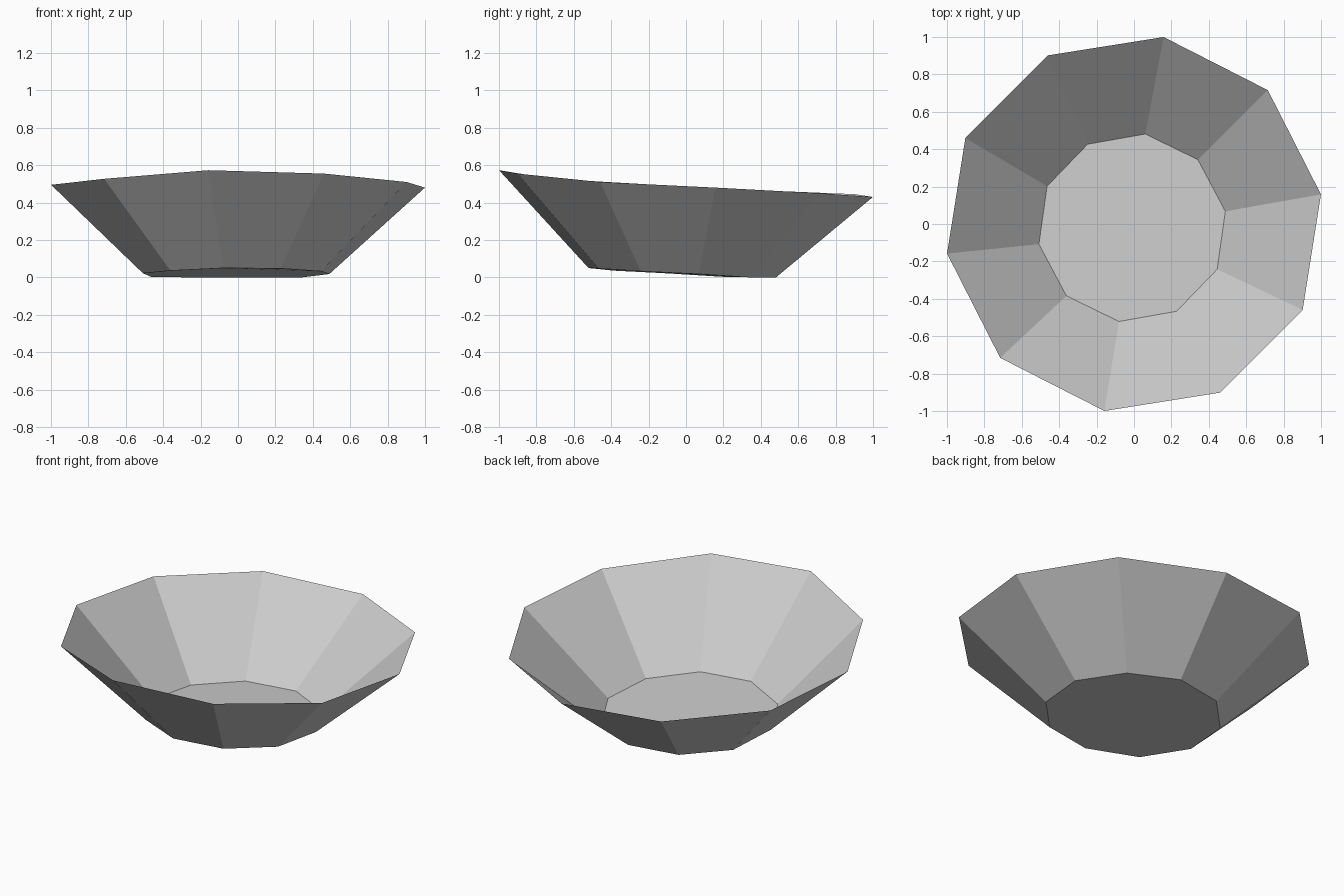
import bpy
import bmesh
from math import cos, sin, radians

cube = bpy.data.objects.get("Cube")
if cube:
    bpy.data.objects.remove(cube, do_unlink=True)


def make_material(name, color):
    material = bpy.data.materials.new(name)
    material.use_nodes = True
    material.diffuse_color = color
    shader = next(n for n in material.node_tree.nodes if n.type == "BSDF_PRINCIPLED")
    shader.inputs["Base Color"].default_value = color
    return material


def add_ring(bm, center_x, center_y, radius, phase, heights):
    """Regular polygon of vertices, each with its own height."""
    step = 360 / len(heights)
    ring = []
    for i, height in enumerate(heights):
        angle = radians(phase + i * step)
        ring.append(bm.verts.new((center_x + radius * cos(angle),
                                  center_y + radius * sin(angle), height)))
    return ring


# Slightly uneven heights, counter-clockwise from the left side
rim_heights = [0.48, 0.45, 0.43, 0.445, 0.463, 0.495, 0.527, 0.573, 0.555, 0.51]
base_heights = [0.018, 0, 0, 0, 0.003, 0.022, 0.036, 0.05, 0.048, 0.033]

bm = bmesh.new()
base = add_ring(bm, -0.01, -0.02, 0.506, 10, base_heights)
rim = add_ring(bm, 0, 0, 1.012, 9, rim_heights)

# Flat floor
bm.faces.new(base)

# Flared wall, one panel per side
for i in range(len(base)):
    j = (i + 1) % len(base)
    bm.faces.new((base[j], base[i], rim[i], rim[j]))

bmesh.ops.recalc_face_normals(bm, faces=bm.faces)

mesh = bpy.data.meshes.new("bowl")
bm.to_mesh(mesh)
bm.free()
mesh.materials.append(make_material("light grey", (0.6, 0.6, 0.6, 1)))
bowl = bpy.data.objects.new("bowl", mesh)
bpy.context.collection.objects.link(bowl)
